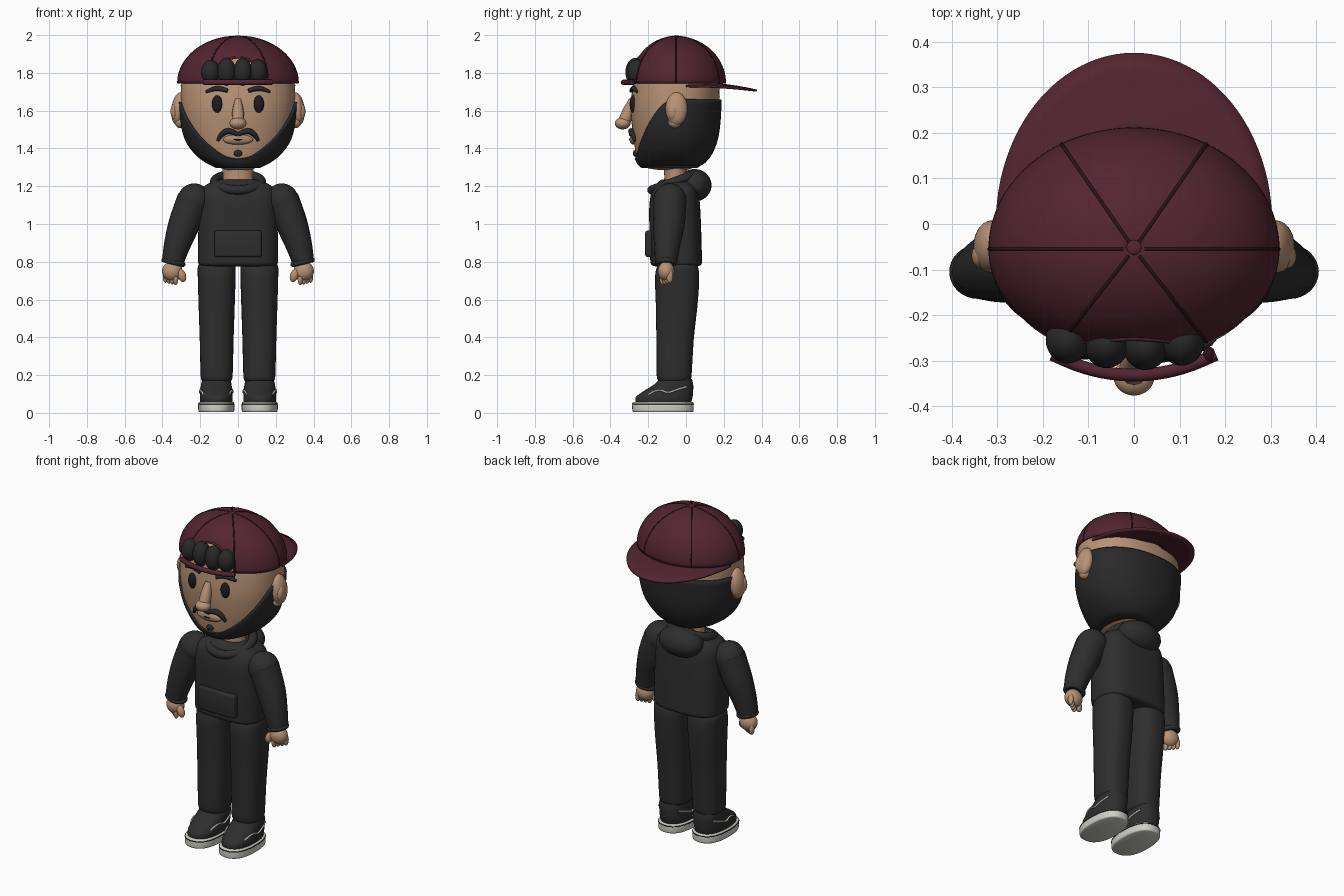
import bpy, bmesh
from math import sin, cos, pi, radians, asin, sqrt
from mathutils import Vector, Matrix

cube = bpy.data.objects.get("Cube")
if cube:
    bpy.data.objects.remove(cube)


def material(name, r, g, b):
    m = bpy.data.materials.new(name)
    m.use_nodes = True
    m.diffuse_color = (r, g, b, 1)
    bsdf = m.node_tree.nodes["Principled BSDF"]
    bsdf.inputs["Base Color"].default_value = (r, g, b, 1)
    bsdf.inputs["Roughness"].default_value = 0.8
    return m


CLOTH = material("charcoal cloth", 0.027, 0.027, 0.027)
HAIR = material("black hair", 0.022, 0.022, 0.023)
INK = material("eye black", 0.012, 0.012, 0.014)
SKIN = material("skin", 0.48, 0.29, 0.18)
LIP = material("lip skin", 0.4, 0.24, 0.15)
MAROON = material("maroon cap", 0.085, 0.018, 0.03)
SEAM = material("dark maroon seam", 0.025, 0.006, 0.01)
WHITE = material("off white", 0.62, 0.62, 0.57)


# ---- helpers ----
def finish(name, bm, mat, angle=45, thickness=0):
    bmesh.ops.recalc_face_normals(bm, faces=bm.faces)
    mesh = bpy.data.meshes.new(name)
    bm.to_mesh(mesh)
    bm.free()
    for p in mesh.polygons:
        p.use_smooth = True
    mesh.set_sharp_from_angle(angle=radians(angle))
    mesh.materials.append(mat)
    ob = bpy.data.objects.new(name, mesh)
    bpy.context.collection.objects.link(ob)
    if thickness:
        mod = ob.modifiers.new("thickness", 'SOLIDIFY')
        mod.thickness = thickness
        mod.offset = 0
    return ob


def grid(name, rows, mat, closed=True, caps=True, thickness=0):
    bm = bmesh.new()
    vs = [[bm.verts.new(p) for p in row] for row in rows]
    n = len(rows[0])
    for a, b in zip(vs, vs[1:]):
        for i in range(n if closed else n - 1):
            j = (i + 1) % n
            bm.faces.new((a[i], a[j], b[j], b[i]))
    if caps:
        bm.faces.new(vs[0])
        bm.faces.new(vs[-1])
    return finish(name, bm, mat, thickness=thickness)


def spline(rows, t):
    """Smooth curve through a list of tuples, t runs from 0 to 1."""
    u = t * (len(rows) - 1)
    i = min(int(u), len(rows) - 2)
    f = u - i
    get = lambda k: rows[max(0, min(k, len(rows) - 1))]
    return [b + f / 2 * (c - a + f * (2 * a - 5 * b + 4 * c - d + f * (3 * (b - c) + d - a)))
            for a, b, c, d in zip(get(i - 1), get(i), get(i + 1), get(i + 2))]


def section(row, ang, p=2.0, cx=0.0, scale=1.0):
    """Point of a rounded section; ang 0 is the front (-y)."""
    z, rx, yf, yb = row
    sx, sy = sin(ang), -cos(ang)
    bend = lambda v: (1 if v > 0 else -1) * abs(v) ** (2 / p)
    return Vector((cx + scale * rx * bend(sx), (yf + yb) / 2 + scale * (yb - yf) / 2 * bend(sy), z))


def loft(name, rows, mat, p=2.0, cx=0.0, steps=24, n=48):
    rings = [[section(spline(rows, k / steps), 2 * pi * i / n, p, cx) for i in range(n)]
             for k in range(steps + 1)]
    return grid(name, rings, mat)


def ball(name, loc, radii, mat, rot=None):
    bm = bmesh.new()
    bmesh.ops.create_uvsphere(bm, u_segments=28, v_segments=18, radius=1)
    m = Matrix.Translation(loc) @ (rot or Matrix()) @ Matrix.Diagonal((*radii, 1))
    bmesh.ops.transform(bm, matrix=m, verts=bm.verts)
    return finish(name, bm, mat, 80)


def tube(name, pts, r, mat, radii=None, closed=False, sides=16, smooth=6):
    """Round tube along a smooth path, with ball-shaped ends when open."""
    radii = radii or [1] * len(pts)
    cu = bpy.data.curves.new(name, 'CURVE')
    cu.dimensions = '3D'
    cu.bevel_depth = r
    cu.bevel_resolution = sides // 4
    cu.use_fill_caps = True
    sp = cu.splines.new('POLY')
    path = [(*p, w) for p, w in zip(pts, radii)]
    if not closed:
        count = smooth * (len(pts) - 1)
        path = [spline(path, k / count) for k in range(count + 1)]
    sp.points.add(len(path) - 1)
    for q, v in zip(sp.points, path):
        q.co = (*v[:3], 1)
        q.radius = v[3]
    sp.use_cyclic_u = closed
    sp.use_smooth = True
    ob = bpy.data.objects.new(name, cu)
    bpy.context.collection.objects.link(ob)
    cu.materials.append(mat)
    return ob


# ---- head ----
HEAD = [(1.285, .05, -.14, 0), (1.295, .09, -.2, .03), (1.31, .13, -.24, .07), (1.35, .195, -.262, .115),
        (1.42, .256, -.273, .15), (1.5, .286, -.284, .168), (1.6, .301, -.293, .176),
        (1.7, .303, -.286, .178), (1.78, .292, -.27, .165), (1.86, .25, -.23, .12), (1.93, .15, -.15, .04)]
loft("head", HEAD, SKIN, 2.2, steps=40, n=64)


def head_row(z):
    lo, hi = 0.0, 1.0
    for _ in range(24):
        mid = (lo + hi) / 2
        lo, hi = (mid, hi) if spline(HEAD, mid)[0] < z else (lo, mid)
    return spline(HEAD, lo)


def face(x, z, out=0.0):
    """Point on the front of the face, pushed forward by out."""
    _, rx, yf, yb = head_row(z)
    depth = (1 - min(1, abs(x / rx)) ** 2.2) ** (1 / 2.2)
    return Vector((x, (yf + yb) / 2 - (yb - yf) / 2 * depth - out, z))


# beard and close-cropped hair wrap the head below a curved hairline
HAIRLINE = [(1.345,), (1.365,), (1.445,), (1.55,), (1.645,), (1.66,), (1.66,), (1.66,), (1.66,), (1.66,)]
columns = [2 * pi * i / 96 for i in range(96)]
tops = [spline(HAIRLINE, min(a, 2 * pi - a) / pi)[0] for a in columns]
grid("beard", [[section(head_row(1.302 + (t - 1.302) * k / 14), a, 2.2, 0, 1.02) for a, t in zip(columns, tops)]
               for k in range(15)], HAIR, caps=False, thickness=0.012)

ball("nose_tip", (0, -.335, 1.533), (.045, .042, .032), SKIN)
tube("nose_bridge", [(0, -.285, 1.66), (0, -.305, 1.6), (0, -.325, 1.545)], .033, SKIN, [.5, .9, 1])
ball("lips", face(0, 1.447), (.08, .022, .027), LIP)
tube("mouth_line", [face(x, 1.447, .022 - abs(x) * .2) for x in (-.06, -.03, 0, .03, .06)], .004, INK)
ball("chin_patch", face(0, 1.374, .002), (.022, .012, .018), HAIR)

for s, side in ((1, "left"), (-1, "right")):
    ball(side + "_eye", face(s * .11, 1.635), (.028, .018, .046), INK)
    tube(side + "_eyebrow", [face(s * x, z, .006) for x, z in ((.055, 1.705), (.11, 1.718), (.17, 1.7))],
         .012, HAIR, [.9, 1.1, .6])
    tube(side + "_moustache", [face(s * x, z, .01) for x, z in ((0, 1.475), (.05, 1.492), (.085, 1.475), (.108, 1.44))],
         .014, HAIR, [.8, 1.1, 1, .5])
    ball(side + "_ear", (s * .312, -.05, 1.61), (.04, .058, .088), SKIN, Matrix.Rotation(s * -.12, 4, 'Y'))
    ball(side + "_ear_inner", (s * .335, -.07, 1.595), (.022, .028, .045), SKIN)
    ball(side + "_earlobe", (s * .305, -.06, 1.54), (.03, .035, .032), SKIN)

# ---- cap, worn backwards ----
BASE, HEIGHT = 1.745, .245


def crown(a, phi, out=0.0):
    ry = .232 if cos(a) > 0 else .262
    return Vector(((.315 + out) * sin(a) * cos(phi), -.055 - (ry + out) * cos(a) * cos(phi),
                   BASE + (HEIGHT + out) * sin(phi)))


def opening(a):
    x = .315 * sin(a) / .15
    return asin(.135 * sqrt(1 - x * x) / HEIGHT) if cos(a) > 0 and abs(x) < 1 else 0


columns = [2 * pi * i / 144 for i in range(144)]
grid("cap_crown", [[crown(a, opening(a) + (1.55 - opening(a)) * k / 20) for a in columns] for k in range(21)],
     MAROON, caps=False, thickness=0.01)
for i in range(6):
    a = pi / 2 + i * pi / 3
    tube("cap_seam", [crown(a, opening(a) + (1.5 - opening(a)) * k / 10, .003) for k in range(11)], .0045, SEAM, sides=8, smooth=2)
tube("cap_opening_trim", [crown(a, opening(a), .003) for a in [radians(-28 + 2 * k) for k in range(29)]],
     .006, MAROON, sides=8, smooth=1)
ball("cap_button", (0, -.052, 1.988), (.02, .02, .011), MAROON)
tube("cap_strap", [(x, -.332 + 1.4 * x * x, 1.75) for x in (-.18, -.12, -.06, 0, .06, .12, .18)], .014, MAROON)
ball("strap_end", (.165, -.288, 1.752), (.014, .018, .016), SEAM)
grid("cap_brim", [[(.303 * r * cos(pi * i / 48), .375 * r * sin(pi * i / 48),
                    1.748 - .3 * (.375 * r * sin(pi * i / 48)) ** 2 - .018 * (r * cos(pi * i / 48)) ** 2)
                   for i in range(49)] for r in (.5, .6, .7, .8, .9, 1)],
     MAROON, closed=False, caps=False, thickness=0.012)
for x, h in ((-.145, .064), (-.06, .074), (.025, .074), (.105, .066)):
    ball("fringe_lock", (x, -.272 + abs(x) * .12, 1.805), (.049, .052, h), HAIR)

# ---- torso ----
loft("neck", [(1.18, .085, -.12, .02), (1.25, .08, -.115, .005), (1.33, .085, -.12, .01)], SKIN)
loft("hoodie_body", [(.775, .18, -.16, .06), (.787, .208, -.185, .082), (.83, .212, -.19, .084), (.98, .21, -.194, .08),
                     (1.1, .206, -.194, .074), (1.17, .198, -.182, .066), (1.21, .165, -.16, .05),
                     (1.235, .1, -.13, .02)], CLOTH, 3)
ball("hood", (0, .045, 1.205), (.138, .09, .086), CLOTH)
tube("hood_collar", [(.124 * sin(a), -.065 - .115 * cos(a), 1.222 - .042 * cos(a))
                     for a in [pi * i / 24 for i in range(48)]], .025, CLOTH, closed=True)
bm = bmesh.new()
bmesh.ops.create_cube(bm, size=1, matrix=Matrix.Translation((0, -.196, .895)) @ Matrix.Diagonal((.25, .04, .14, 1)))
bmesh.ops.bevel(bm, geom=bm.edges[:], offset=.012, segments=3, profile=.5, affect='EDGES')
finish("front_pocket", bm, CLOTH)

# ---- limbs and shoes ----
for s, side in ((1, "left"), (-1, "right")):
    ball(side + "_shoulder", (s * .232, -.085, 1.125), (.088, .088, .09), CLOTH)
    tube(side + "_sleeve", [(s * .235, -.085, 1.13), (s * .285, -.09, 1.0), (s * .322, -.1, .89), (s * .345, -.105, .8)],
         .088, CLOTH, [1, .95, .8, .66])
    tube(side + "_cuff", [(s * .342 + .05 * cos(a), -.105 + .046 * sin(a), .798 + s * .012 * cos(a))
                          for a in [pi * i / 16 for i in range(32)]], .014, CLOTH, closed=True)
    ball(side + "_palm", (s * .348, -.105, .75), (.054, .044, .052), SKIN)
    for k in range(4):
        x, y = s * (.33 + .018 * k), -.122 + .012 * k
        ball(side + "_finger", (x, y, .71 + .004 * k), (.014, .018, .034), SKIN)
    ball(side + "_thumb", (s * .298, -.125, .728), (.022, .02, .036), SKIN, Matrix.Rotation(s * .35, 4, 'Y'))

    loft(side + "_trouser_leg", [(.165, .065, -.13, .005), (.178, .082, -.152, .026), (.24, .086, -.156, .032),
                                 (.4, .09, -.157, .042), (.58, .096, -.16, .062), (.72, .1, -.164, .07),
                                 (.78, .098, -.15, .06), (.805, .07, -.12, .03)], CLOTH, 2.4, s * .113)
    loft(side + "_shoe", [(.055, .085, -.268, .028), (.085, .087, -.264, .035), (.115, .084, -.225, .038),
                          (.15, .081, -.17, .038), (.18, .073, -.14, .032)], CLOTH, 2.3, s * .115)
    loft(side + "_sole", [(.004, .088, -.277, .032), (.012, .095, -.284, .04), (.05, .095, -.284, .04),
                          (.058, .09, -.279, .035)], WHITE, 2.4, s * .115, steps=12)
    stripe = section((.048, .0965, -.2855, .0415), 0, 2.4).z
    tube(side + "_sole_stripe", [section((stripe, .0945, -.2835, .0395), 2 * pi * i / 48, 2.4, s * .115)
                                 for i in range(48)], .003, INK, closed=True, sides=8)
    # wavy stripe on both flanks of the shoe
    for f in (1, -1):
        pts = []
        for y, z in ((-.2, .095), (-.165, .115), (-.13, .118), (-.095, .108), (-.05, .122), (0, .138)):
            w = .085 * sqrt(max(0, 1 - abs((y + .1) / .145) ** 2.3))
            pts.append((s * .115 + f * (w + .001 if y < -.05 else min(.084, w + .004)), y, z))
        tube(side + "_shoe_stripe", pts, .005, WHITE, sides=8)
